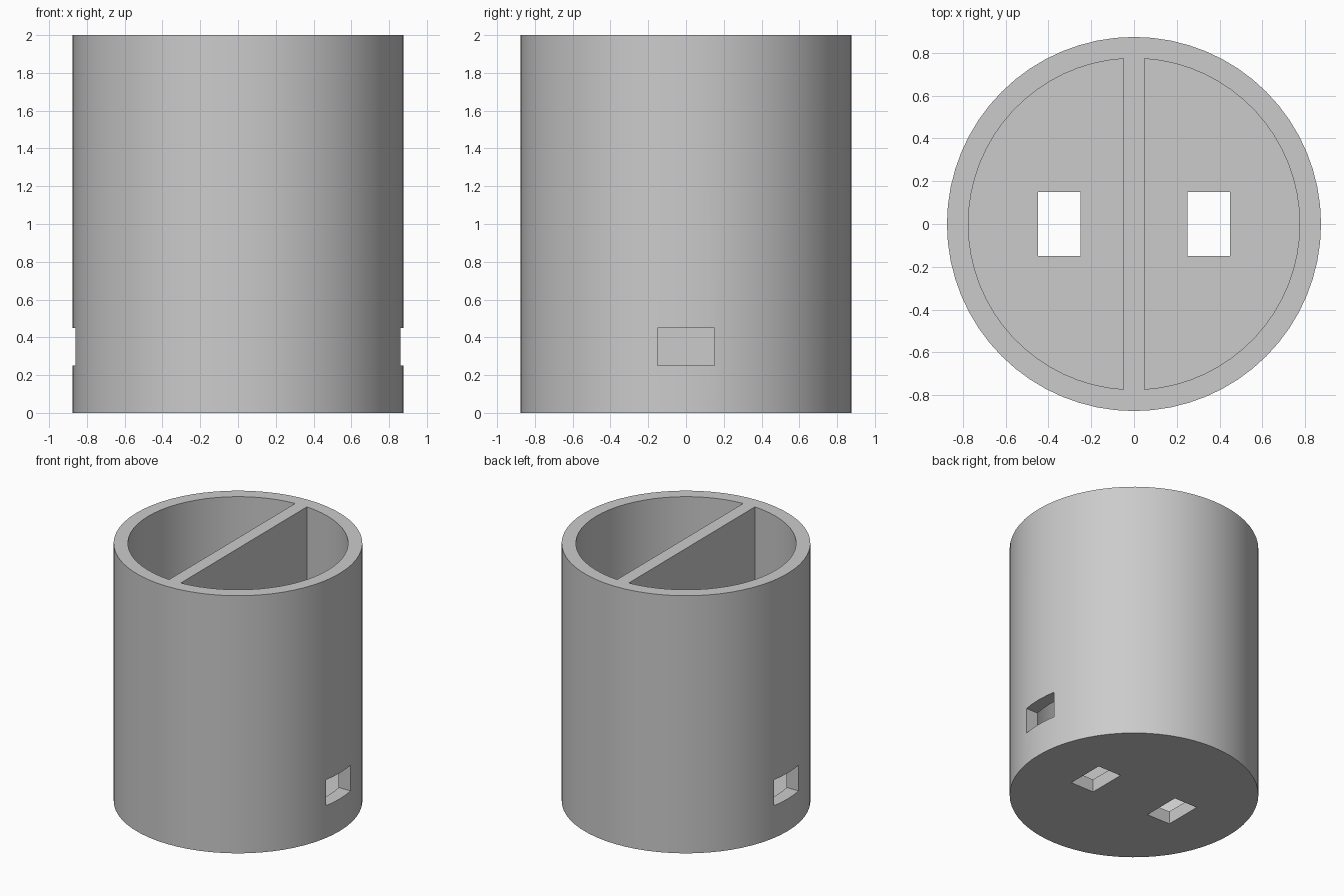
import bpy
import bmesh
from math import sin, cos, pi, asin, radians

HEIGHT = 2.0
RADIUS = 0.875
WALL = 0.1
INNER = RADIUS - WALL
HALF_DIVIDER = 0.05
SEGMENTS = 64

cube = bpy.data.objects.get("Cube")
if cube:
    bpy.data.objects.remove(cube, do_unlink=True)

grey = bpy.data.materials.new("plain grey")
grey.use_nodes = True
colour = (0.6, 0.6, 0.6, 1)
grey.diffuse_color = colour
grey.node_tree.nodes["Principled BSDF"].inputs["Base Color"].default_value = colour


def prism(name, outline, bottom, top):
    """Upright solid from a counter-clockwise outline."""
    bm = bmesh.new()
    base = bm.faces.new([bm.verts.new((x, y, bottom)) for x, y in outline])
    raised = bmesh.ops.extrude_face_region(bm, geom=[base])["geom"]
    verts = [v for v in raised if isinstance(v, bmesh.types.BMVert)]
    bmesh.ops.translate(bm, verts=verts, vec=(0, 0, top - bottom))
    bmesh.ops.recalc_face_normals(bm, faces=bm.faces)
    mesh = bpy.data.meshes.new(name)
    bm.to_mesh(mesh)
    bm.free()
    mesh.materials.append(grey)
    obj = bpy.data.objects.new(name, mesh)
    bpy.context.collection.objects.link(obj)
    return obj


def box(name, x0, x1, half_y, bottom, top):
    outline = [(x0, -half_y), (x1, -half_y), (x1, half_y), (x0, half_y)]
    return prism(name, outline, bottom, top)


# Round outer body
ring = [2 * pi * i / SEGMENTS for i in range(SEGMENTS)]
cup = prism("divided_cup", [(RADIUS * cos(a), RADIUS * sin(a)) for a in ring], 0, HEIGHT)

# Two compartments, each with a side window and a floor opening
limit = pi / 2 - asin(HALF_DIVIDER / INNER)
steps = SEGMENTS // 2
arc = [limit * (2 * i / steps - 1) for i in range(steps + 1)]
cutters = []
for side in (1, -1):
    half_round = [(side * INNER * cos(a), side * INNER * sin(a)) for a in arc]
    cutters += [
        prism("compartment_cutter", half_round, WALL, HEIGHT + 0.2),
        box("window_cutter", side * 0.6, side * 1.0, 0.15, 0.25, 0.45),
        box("floor_cutter", side * 0.25, side * 0.45, 0.15, -0.1, 0.2),
    ]

bpy.ops.object.select_all(action="DESELECT")
cup.select_set(True)
bpy.context.view_layer.objects.active = cup
for cutter in cutters:
    cutter.hide_render = True
    cut = cup.modifiers.new("cut", "BOOLEAN")
    cut.operation = "DIFFERENCE"
    cut.solver = "EXACT"
    cut.object = cutter
    bpy.ops.object.modifier_apply(modifier=cut.name)
for cutter in cutters:
    bpy.data.objects.remove(cutter, do_unlink=True)

bpy.ops.object.shade_smooth_by_angle(angle=radians(30))
